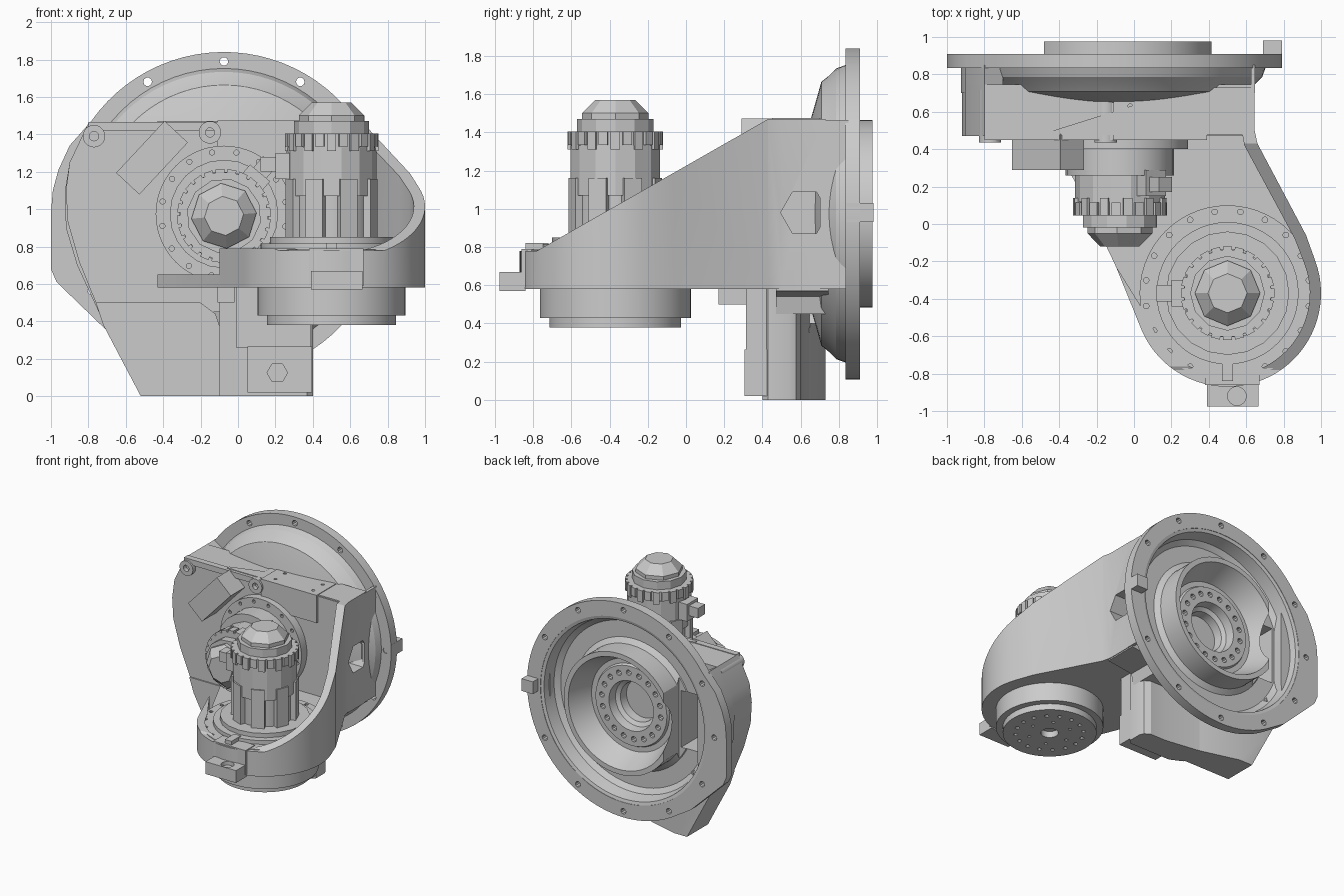
import bpy, bmesh
from math import sin, cos, pi, radians
from mathutils import Matrix, Vector

if "Cube" in bpy.data.objects:
    bpy.data.objects.remove(bpy.data.objects["Cube"])

AX, AZ = -0.075, 0.974      # main flange axis (along y)
CX, CY = 0.5, -0.37         # wrist cup axis (along z)


def finish(name, bm):
    bmesh.ops.recalc_face_normals(bm, faces=bm.faces)
    me = bpy.data.meshes.new(name)
    bm.to_mesh(me)
    bm.free()
    ob = bpy.data.objects.new(name, me)
    bpy.context.collection.objects.link(ob)
    return ob


def place(axis, a, b, d):
    return {'x': (d, a, b), 'y': (a, d, b), 'z': (a, b, d)}[axis]


def prism(name, pts, axis, lo, hi, top=1.0):
    """Extrude a 2D outline along an axis, optionally tapering."""
    bm = bmesh.new()
    n = len(pts)
    c = sum((Vector(p) for p in pts), Vector((0, 0))) / n
    a = [bm.verts.new(place(axis, p[0], p[1], lo)) for p in pts]
    b = [bm.verts.new(place(axis, *(c + (Vector(p) - c) * top), hi)) for p in pts]
    bm.faces.new(a)
    bm.faces.new(b)
    for i in range(n):
        j = (i + 1) % n
        bm.faces.new((a[i], a[j], b[j], b[i]))
    return finish(name, bm)


def arc(cx, cy, r, a0=0, a1=360, n=48):
    m = n if a1 - a0 == 360 else n - 1
    return [(cx + r * cos(radians(a0 + (a1 - a0) * i / m)),
             cy + r * sin(radians(a0 + (a1 - a0) * i / m))) for i in range(n)]


def cyl(name, c, r, axis, lo, hi, n=48, top=1.0):
    return prism(name, arc(*c, r, n=n), axis, lo, hi, top)


def box(name, x0, x1, y0, y1, z0, z1):
    return prism(name, [(x0, y0), (x1, y0), (x1, y1), (x0, y1)], 'z', z0, z1)


def lathe(name, prof, cx, cz, n=72):
    """Closed (radius, y) profile spun about a y axis."""
    bm = bmesh.new()
    rings = [[bm.verts.new((cx + r * cos(2 * pi * i / n), y, cz + r * sin(2 * pi * i / n)))
              for r, y in prof] for i in range(n)]
    m = len(prof)
    for i in range(n):
        a, b = rings[i], rings[(i + 1) % n]
        for k in range(m):
            l = (k + 1) % m
            bm.faces.new((a[k], a[l], b[l], b[k]))
    return finish(name, bm)


def join(name, obs):
    bm = bmesh.new()
    for o in obs:
        bm.from_mesh(o.data)
        bpy.data.objects.remove(o)
    return finish(name, bm)


def cut(ob, *cutters):
    for c in cutters:
        m = ob.modifiers.new('cut', 'BOOLEAN')
        m.operation, m.solver, m.object = 'DIFFERENCE', 'EXACT', c
        bpy.context.view_layer.objects.active = ob
        bpy.ops.object.modifier_apply(modifier=m.name)
        bpy.data.objects.remove(c)


def holes(c, ring, r, axis, lo, hi, n, start=0):
    return join('holes', [cyl('h', p, r, axis, lo, hi, 10)
                          for p in arc(*c, ring, start, start + 360, n)])


A, C = (AX, AZ), (CX, CY)

# large mounting flange with the bulged lower-left corner
flange = prism('mounting_flange', arc(AX, AZ, 0.866, -120, 145, 60) +
               [(-0.90, 1.34), (-0.96, 1.21), (-0.99, 1.1), (-1, 0.98), (-1, 0.68), (-0.97, 0.61),
                (-0.68, 0.33)], 'y', 0.835, 0.91)
cut(flange, cyl('c', A, 0.745, 'y', 0.7, 1, 72), holes(A, 0.816, 0.023, 'y', 0.7, 1, 12))

# dished housing and bearing hub behind the flange
dish = lathe('bearing_dish', [
    (0.15, 0.60), (0.45, 0.64), (0.69, 0.708), (0.72, 0.745), (0.76, 0.785),
    (0.78, 0.84), (0.75, 0.908), (0.72, 0.90), (0.70, 0.80), (0.66, 0.77), (0.53, 0.77),
    (0.49, 0.80), (0.49, 0.975), (0.45, 0.975), (0.42, 0.90), (0.37, 0.79), (0.33, 0.79),
    (0.32, 0.81), (0.20, 0.81), (0.19, 0.74), (0.16, 0.72)], AX, AZ)
cut(dish, box('c', -0.62, -0.48, 0.775, 1.1, 0.55, 1.4), box('c', -0.68, -0.5, 0.5, 0.9, 0.74, 1.2),
    join('c', [holes(A, 0.265, 0.022, 'y', 0.76, 0.9, 18, s) for s in (5,)]))
box('flange_stop', 0.69, 0.79, 0.84, 0.98, 0.93, 1.03)

# main casting plate and foot
body = prism('main_casting', [
    (-0.80, 1.46), (-0.90, 1.25), (-0.92, 1.1), (-0.91, 0.93), (-0.85, 0.72), (-0.74, 0.45),
    (0.4, 0.45), (0.42, 0.54), (0.64, 0.57), (0.645, 1.46)], 'y', 0.47, 0.745)
cut(body, cyl('c', A, 0.34, 'y', 0.6, 0.9), box('c', -0.68, -0.5, 0.54, 0.9, 0.74, 1.2),
    cyl('c', (0.62, 0.98), 0.125, 'x', 0.5, 0.8, 6))
prism('left_rib', [(-0.80, 1.46), (-0.90, 1.25), (-0.925, 1.1), (-0.92, 0.9), (-0.86, 0.7),
                   (-0.74, 0.44), (-0.72, 0.5), (-0.70, 0.7), (-0.70, 1.4)], 'y', 0.70, 0.85)
box('right_web', 0.625, 0.648, 0.70, 0.85, 0.58, 1.465)
foot = prism('foot', [(-0.76, 0.5), (-0.72, 0.38), (-0.52, 0), (-0.09, 0), (-0.09, 0.35),
                      (-0.12, 0.44), (-0.2, 0.5)], 'y', 0.46, 0.73)
cut(foot, prism('c', [(-0.42, 0.735), (0, 0.62), (0, 1), (-0.42, 1)], 'z', -0.1, 0.4))
prism('foot_column', [(-0.1, 0.45), (0, 0.40), (0.37, 0.40), (0.4, 0.43), (0.4, 0.54), (0.385, 0.575),
                      (0.34, 0.60), (0.2, 0.60), (-0.1, 0.645)], 'z', 0.0, 0.6)
prism('foot_shoulder', [(-0.01, 0.26), (0.39, 0.26), (0.39, 0.58), (-0.01, 0.58)], 'y', 0.315, 0.46)
pad = box('foot_pad', 0.05, 0.395, 0.305, 0.45, 0.02, 0.265)
cut(pad, cyl('c', (0.21, 0.125), 0.055, 'y', 0.2, 0.4, 6))

# cable box on the top edge, ears and top rib
top = box('top_box', -0.11, 0.39, 0.45, 0.70, 1.25, 1.475)
cut(top, join('c', [cyl('h', (x, y), 0.013, 'z', 1.4, 1.6, 10)
                    for x in (-0.02, 0.32) for y in (0.51, 0.63)]))
for x, z in ((-0.77, 1.39), (-0.15, 1.41)):
    ear = cyl('lifting_ear', (x, z), 0.06, 'y', 0.435, 0.72, 20)
    cut(ear, cyl('c', (x, z), 0.025, 'y', 0.4, 0.5, 12))
box('top_rib', -0.8, -0.1, 0.45, 0.5, 1.42, 1.465)
box('under_lug', -0.11, -0.02, 0.17, 0.45, 0.50, 0.60)

# tilted junction box
tilt = prism('junction_box', [(-0.19, -0.085), (0.19, -0.085), (0.19, 0.085), (-0.19, 0.085)],
             'y', 0.29, 0.48)
tilt.data.transform(Matrix.Translation((-0.46, 0, 1.275)) @ Matrix.Rotation(radians(-47), 4, 'Y'))

# sweeping arm shell: floor, right wall and cup, sliced by a sloped plane
arm = prism('arm_shell', arc(CX, CY, 0.5, -160, 20, 40) + [
    (0.92, -0.06), (0.66, 0.43), (0.645, 0.5), (0.645, 0.73), (0.3, 0.73), (-0.43, 0.5),
    (-0.43, 0.42), (-0.3, 0.2), (-0.1, -0.22)], 'z', 0.58, 1.47)
cut(arm,
    prism('c', [(-1.2, 0.78), (-0.78, 0.78), (0.43, 1.47), (0.43, 2), (-1.2, 2)], 'x', -2, 2),
    prism('c', arc(CX, CY, 0.44, -160, 20, 40) + [(0.86, -0.08), (0.59, 0.42), (0.58, 0.475),
          (-0.6, 0.475), (-0.35, 0.2), (-0.1, -0.22)], 'z', 0.65, 2),
    box('c', -0.6, 0.5, -1, 0.475, 0.79, 2), box('c', -0.6, 0.12, -0.2, 0.475, 0.65, 2),
    cyl('c', A, 0.34, 'y', 0.6, 0.9),
    cyl('c', (0.62, 0.98), 0.125, 'x', 0.5, 0.8, 6))

# wrist reducer ring inside the cup, and the output hub below
ring = cyl('reducer_ring', C, 0.47, 'z', 0.6, 0.785, 56)
cut(ring, holes(C, 0.44, 0.015, 'z', 0.74, 0.9, 20, 9))
cyl('reducer_cover', C, 0.38, 'z', 0.7, 0.815)
cyl('wrist_collar', C, 0.395, 'z', 0.43, 0.6, 64)
hub = cyl('output_hub', C, 0.345, 'z', 0.38, 0.5, 64)
cut(hub, cyl('c', C, 0.065, 'z', 0.3, 0.48, 24), holes(C, 0.25, 0.016, 'z', 0.3, 0.42, 16),
    holes(C, 0.16, 0.013, 'z', 0.3, 0.42, 6))

# front lug on the cup
box('cup_lug', 0.38, 0.67, -0.86, -0.74, 0.59, 0.79)
lug = box('front_lug', 0.39, 0.665, -0.975, -0.84, 0.57, 0.67)
cut(lug, cyl('c', (0.55, -0.92), 0.05, 'z', 0.64, 0.8, 16))
box('sensor_block', 0.47, 0.53, -0.84, -0.72, 0.73, 0.82)

# reducer seat for the main motor
seat = cyl('main_reducer_ring', A, 0.365, 'y', 0.40, 0.5, 56)
cut(seat, holes(A, 0.335, 0.014, 'y', 0.3, 0.43, 16, 11))
cyl('main_reducer_cover', A, 0.29, 'y', 0.26, 0.45, 24)


def motor(name, matrix):
    """Servo motor standing on local z = 0."""
    o = (0, 0)
    parts = [cyl('m', o, 0.33, 'z', 0, 0.05, 20), cyl('m', o, 0.215, 'z', 0.05, 0.55, 16),
             cyl('m', o, 0.24, 'z', 0.27, 0.53, 14), cyl('m', o, 0.235, 'z', 0.53, 0.605, 24),
             cyl('m', o, 0.20, 'z', 0.605, 0.67, 12), cyl('m', o, 0.175, 'z', 0.67, 0.70, 8),
             cyl('m', o, 0.175, 'z', 0.70, 0.77, 8, 0.6),
             box('m', -0.38, -0.2, -0.045, 0.045, 0.40, 0.48),
             box('m', -0.30, -0.2, -0.07, 0.07, 0.36, 0.50)]
    for i in range(24):          # cooling teeth
        t = box('m', 0.2, 0.25, -0.024, 0.024, 0.51 + 0.025 * (i % 2), 0.605)
        t.data.transform(Matrix.Rotation(i * pi / 12, 4, 'Z'))
        parts.append(t)
    for i in range(8):           # tie-rod ribs
        t = box('m', 0.18, 0.245, -0.05, 0.05, 0.04, 0.36)
        t.data.transform(Matrix.Rotation(i * pi / 4 + pi / 8, 4, 'Z'))
        parts.append(t)
    ob = join(name, parts)
    ob.data.transform(matrix)


motor('wrist_motor', Matrix.Translation((CX, CY, 0.80)))
motor('main_motor', Matrix.Translation((AX, 0.65, AZ - 0.01)) @ Matrix.Rotation(pi / 2, 4, 'X')
      @ Matrix.Rotation(radians(-130), 4, 'Z'))

bpy.ops.object.select_all(action='SELECT')
bpy.context.view_layer.objects.active = arm
bpy.ops.object.shade_smooth_by_angle(angle=radians(24))
